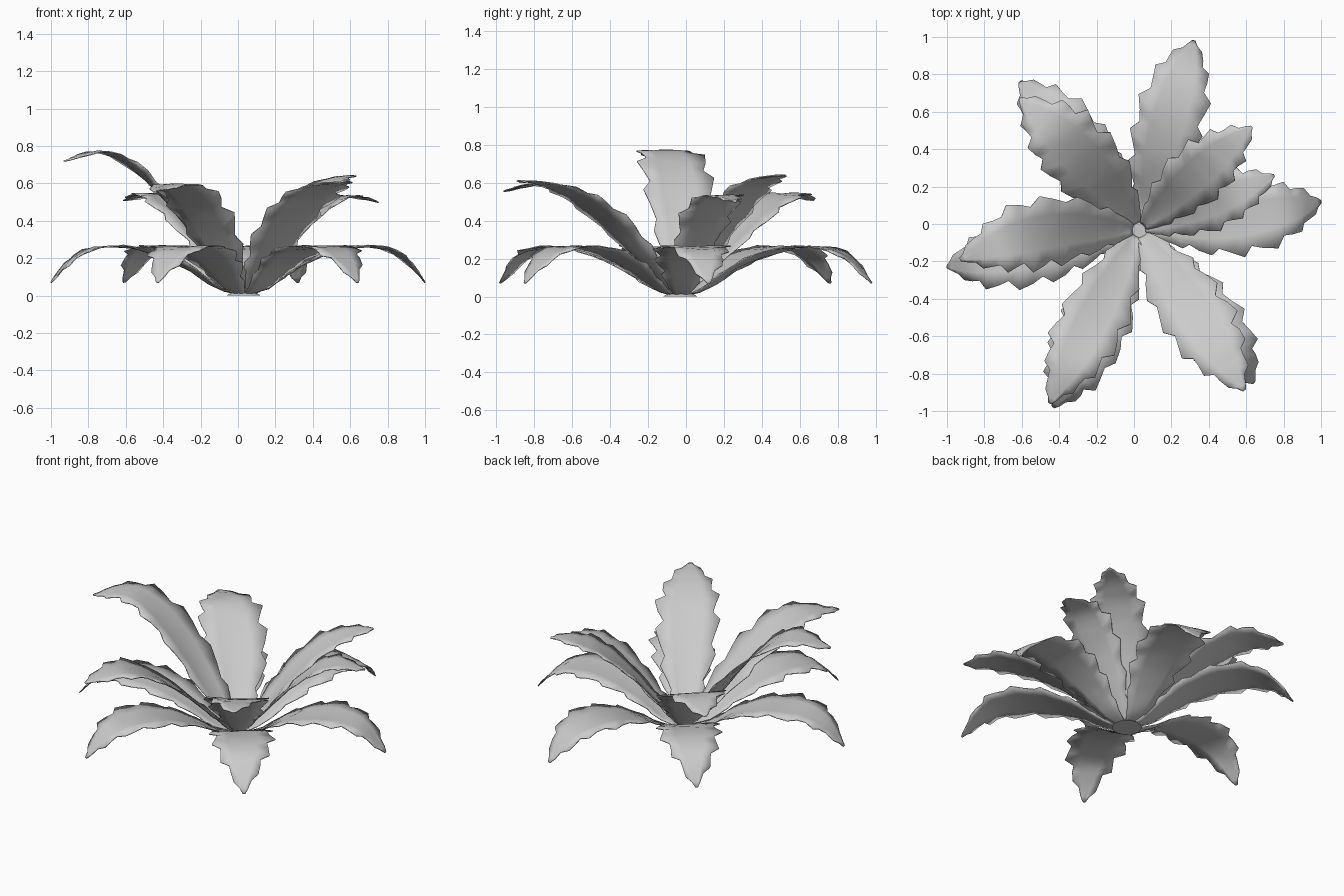
import bpy
import bmesh
import math
import random
from mathutils import Vector

random.seed(4)
cube = bpy.data.objects.get("Cube")
if cube:
    bpy.data.objects.remove(cube, do_unlink=True)

GREY = (0.6, 0.6, 0.6, 1.0)
mat = bpy.data.materials.new("plain grey")
mat.use_nodes = True
mat.diffuse_color = GREY
mat.node_tree.nodes["Principled BSDF"].inputs["Base Color"].default_value = GREY

CENTRE = Vector((0.03, -0.03, 0))
STATIONS = 22

# Midrib profiles (reach, height as part of peak) and half widths along the leaf
LOW = [(0.04, 0.03), (0.14, 0.16), (0.28, 0.53), (0.44, 0.83), (0.62, 1.0),
       (0.8, 0.95), (0.91, 0.68), (1.0, 0.27)]
HIGH = [(0.04, 0.03), (0.11, 0.14), (0.24, 0.36), (0.42, 0.66), (0.6, 0.89),
        (0.75, 1.0), (0.88, 0.99), (1.0, 0.94)]
LEVEL = [(0.04, 0.03), (0.11, 0.14), (0.24, 0.34), (0.42, 0.62), (0.6, 0.83),
         (0.75, 0.94), (0.88, 0.99), (1.0, 1.0)]
WIDTH = [(0, 0.03), (0, 0.07), (0, 0.125), (0, 0.17), (0, 0.178),
         (0, 0.145), (0, 0.085), (0, 0.008)]


def sample(points, t):
    """Smooth curve through evenly spaced points."""
    f = t * (len(points) - 1)
    i = min(int(f), len(points) - 2)
    u = f - i
    a, b, c, d = (Vector(points[min(max(k, 0), len(points) - 1)])
                  for k in range(i - 1, i + 3))
    return 0.5 * (2 * b + (c - a) * u + (2 * a - 5 * b + 4 * c - d) * u ** 2
                  + (3 * b - a - 3 * c + d) * u ** 3)


def finish(obj, angle):
    obj.data.materials.append(mat)
    bpy.ops.object.select_all(action='DESELECT')
    obj.select_set(True)
    bpy.context.view_layer.objects.active = obj
    bpy.ops.object.shade_smooth_by_angle(angle=math.radians(angle))


def leaf(name, tip, profile, peak, wide, bend, cup):
    """Arched blade with a saw-toothed margin; bend bows it to its left."""
    reach = Vector((tip[0], tip[1], 0)) - CENTRE
    out = reach.normalized()
    side = Vector((-out.y, out.x, 0))

    def midrib(t):
        p = sample(profile, t)
        bow = bend * math.sin(math.pi * min(p.x, 1))
        return CENTRE + reach * p.x + side * bow + Vector((0, 0, p.y * peak))

    bm = bmesh.new()
    rows = []
    for k in range(STATIONS + 1):
        t = k / STATIONS
        along = (midrib(min(t + 0.02, 1)) - midrib(max(t - 0.02, 0))).normalized()
        across = Vector((-along.y, along.x, 0)).normalized()
        normal = along.cross(across)
        row = []
        for s in (-1, -0.5, 0, 0.5, 1):
            half = sample(WIDTH, t).y * wide
            shift = 0
            if abs(s) == 1 and 3 < k < STATIONS - 1:
                tooth = (k + (s > 0)) % 3
                half *= (0.86, 0.98, 1.12)[tooth] + random.uniform(-0.04, 0.04)
                shift = (0, 0, 0.015)[tooth]
            lift = cup * half * s * s * (1 - 1.4 * t)
            ripple = random.uniform(-0.004, 0.004) if 0 < k < STATIONS else 0
            row.append(bm.verts.new(midrib(t) + across * half * s
                                    + normal * (lift + ripple) + along * shift))
        rows.append(row)
    for r0, r1 in zip(rows, rows[1:]):
        for j in range(4):
            bm.faces.new((r0[j], r1[j], r1[j + 1], r0[j + 1]))
    bmesh.ops.recalc_face_normals(bm, faces=bm.faces)
    mesh = bpy.data.meshes.new(name)
    bm.to_mesh(mesh)
    bm.free()
    obj = bpy.data.objects.new(name, mesh)
    bpy.context.collection.objects.link(obj)
    finish(obj, 60)
    thick = obj.modifiers.new("thickness", 'SOLIDIFY')
    thick.thickness = 0.006
    thick.offset = 0


# Lower whorl of drooping leaves: tip, bend
for n, (tip, bend) in enumerate([
        ((1.0, 0.12), -0.03), ((0.32, 0.98), 0.01), ((-0.61, 0.76), -0.02),
        ((-1.0, -0.23), 0), ((-0.43, -0.98), 0.01), ((0.64, -0.85), 0)]):
    leaf(f"lower_leaf_{n + 1}", tip, LOW, 0.26, 0.98, bend, 0.12)

# Upper whorl of raised leaves: tip, profile, peak height, width, bend
for n, (tip, profile, peak, wide, bend) in enumerate([
        ((0.75, 0.26), HIGH, 0.53, 0.78, -0.01),
        ((0.63, 0.52), LEVEL, 0.64, 0.85, 0.01),
        ((-0.61, 0.67), HIGH, 0.54, 1.05, -0.03),
        ((-0.93, -0.19), HIGH, 0.765, 0.98, -0.07),
        ((-0.45, -0.96), HIGH, 0.59, 0.95, 0),
        ((0.59, -0.89), LEVEL, 0.61, 1.0, 0)]):
    leaf(f"upper_leaf_{n + 1}", tip, profile, peak, wide, bend, 0.25)

# Small crown joining the leaf bases
bpy.ops.mesh.primitive_cone_add(vertices=12, radius1=0.09, radius2=0.06, depth=0.02,
                                location=CENTRE + Vector((0, 0, 0.01)))
crown = bpy.context.object
crown.name = "crown"
finish(crown, 30)
